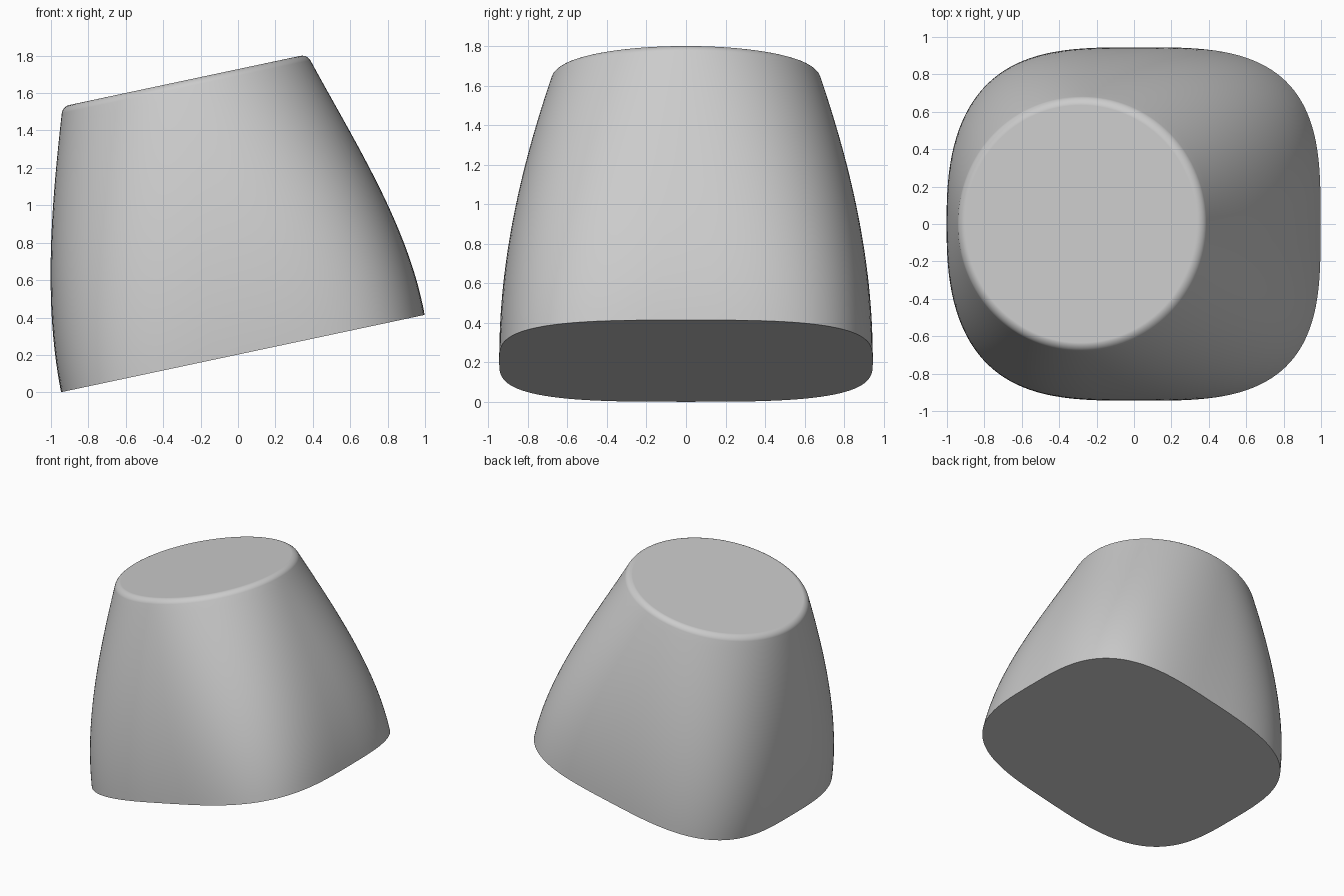
import bpy, bmesh, math

cube = bpy.data.objects.get("Cube")
if cube:
    bpy.data.objects.remove(cube, do_unlink=True)

SEGMENTS, RINGS, RIM_STEPS = 128, 28, 6
BASE, HEIGHT, RIM = 0.202, 1.526, 0.035
SLOPE = math.tan(math.radians(12))

# Outline at four evenly spaced heights, from base to top
LEFT_EDGE = (-0.946, -1.0, -0.988, -0.938)
RIGHT_EDGE = (0.998, 0.85, 0.622, 0.37)
HALF_DEPTH = (0.945, 0.91, 0.815, 0.67)


def cubic(values, t):
    """Smooth curve through four evenly spaced values."""
    total = 0
    for i, value in enumerate(values):
        for j in range(4):
            if j != i:
                value *= (3 * t - j) / (i - j)
        total += value
    return total


def rounded(value, power):
    return math.copysign(abs(value) ** (2 / power), value)


def ring(bm, t, inset=0):
    """Tilted cross-section, from rounded square to circle."""
    low, high = cubic(LEFT_EDGE, t) + inset, cubic(RIGHT_EDGE, t) - inset
    depth, power = cubic(HALF_DEPTH, t) - inset, 3.25 - 1.25 * t
    verts = []
    for k in range(SEGMENTS):
        a = math.tau * k / SEGMENTS
        x = (low + high) / 2 + (high - low) / 2 * rounded(math.cos(a), power)
        y = depth * rounded(math.sin(a), power)
        verts.append(bm.verts.new((x, y, BASE + HEIGHT * t + SLOPE * x)))
    return verts


# Lofted side wall
bm = bmesh.new()
shoulder = 1 - RIM / HEIGHT
rings = [ring(bm, shoulder * i / RINGS) for i in range(RINGS + 1)]

# Softened top rim
for i in range(1, RIM_STEPS + 1):
    a = math.pi / 2 * i / RIM_STEPS
    t = shoulder + RIM / HEIGHT * math.sin(a)
    rings.append(ring(bm, t, RIM * (1 - math.cos(a))))

for lower, upper in zip(rings, rings[1:]):
    for k in range(SEGMENTS):
        n = (k + 1) % SEGMENTS
        bm.faces.new((lower[k], lower[n], upper[n], upper[k]))

# Flat caps
bm.faces.new(rings[0][::-1])
bm.faces.new(rings[-1])
bm.normal_update()
mesh = bpy.data.meshes.new("tapered_body")
bm.to_mesh(mesh)
bm.free()
body = bpy.data.objects.new("tapered_body", mesh)
bpy.context.collection.objects.link(body)

# Plain grey material
grey = bpy.data.materials.new("light_grey")
grey.use_nodes = True
colour = (0.6, 0.6, 0.6, 1)
grey.diffuse_color = colour
grey.node_tree.nodes["Principled BSDF"].inputs["Base Color"].default_value = colour
mesh.materials.append(grey)

# Smooth sides, crisp base, flat-looking top
bpy.ops.object.select_all(action='DESELECT')
body.select_set(True)
bpy.context.view_layer.objects.active = body
bpy.ops.object.shade_smooth_by_angle(angle=math.radians(30))
normals = body.modifiers.new("cap_normals", 'WEIGHTED_NORMAL')
normals.keep_sharp = True
